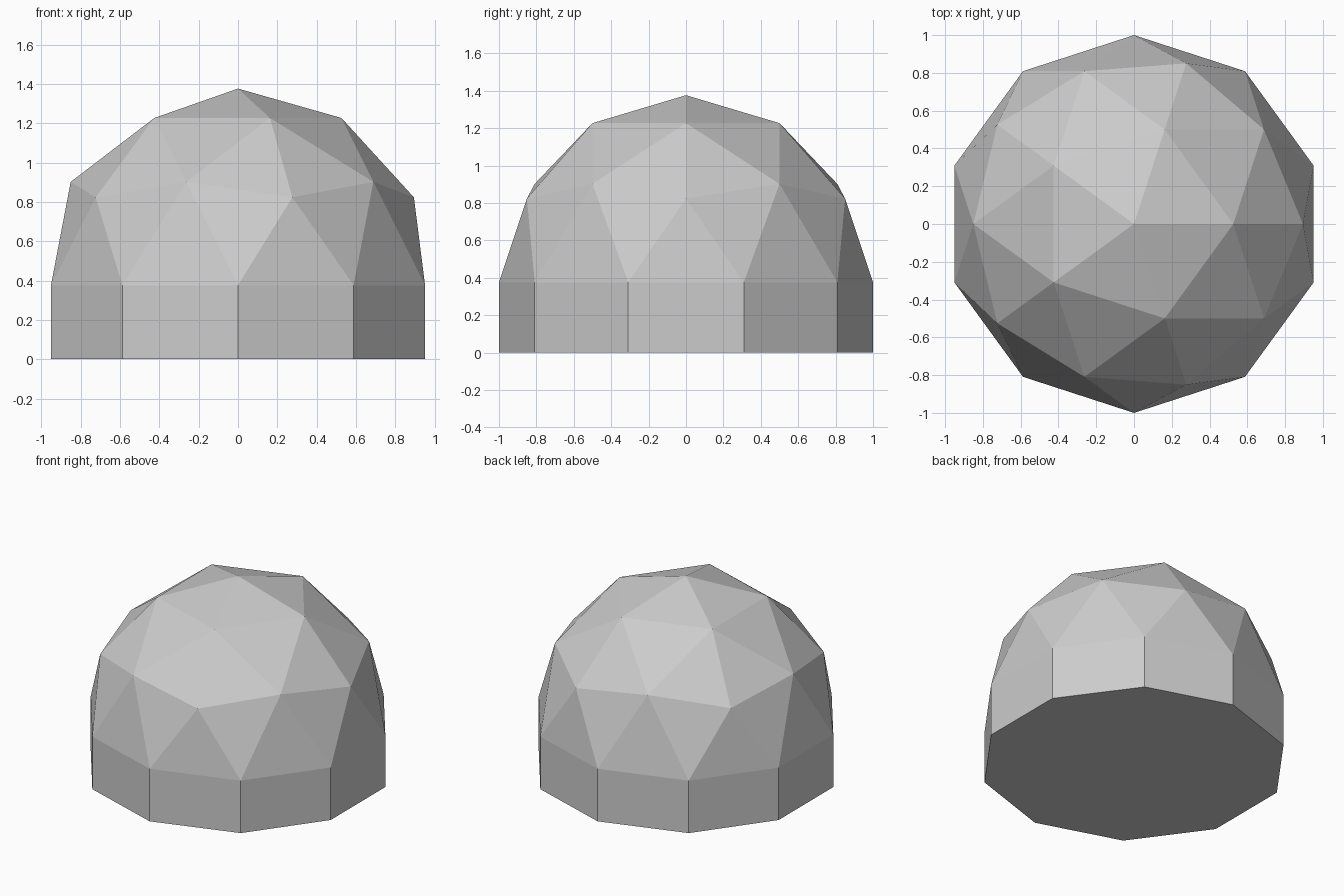
import bpy, bmesh

if "Cube" in bpy.data.objects:
    bpy.data.objects.remove(bpy.data.objects["Cube"])

BASE_H = 0.376

# geodesic dome: upper half of a low-poly icosphere
bm = bmesh.new()
bmesh.ops.create_icosphere(bm, subdivisions=2, radius=1.0)
bmesh.ops.delete(bm, geom=[v for v in bm.verts if v.co.z < -0.01], context='VERTS')
bmesh.ops.translate(bm, verts=bm.verts, vec=(0, 0, BASE_H))

# ten-sided wall: dome rim extruded down to the ground
rim = [e for e in bm.edges if e.is_boundary]
wall = bmesh.ops.extrude_edge_only(bm, edges=rim)["geom"]
for v in wall:
    if isinstance(v, bmesh.types.BMVert):
        v.co.z = 0.0

# flat floor
floor = [e for e in bm.edges if all(abs(v.co.z) < 1e-5 for v in e.verts)]
bmesh.ops.contextual_create(bm, geom=floor)
bmesh.ops.recalc_face_normals(bm, faces=bm.faces)

mesh = bpy.data.meshes.new("dome_building")
bm.to_mesh(mesh)
bm.free()
bpy.context.collection.objects.link(bpy.data.objects.new("dome_building", mesh))
